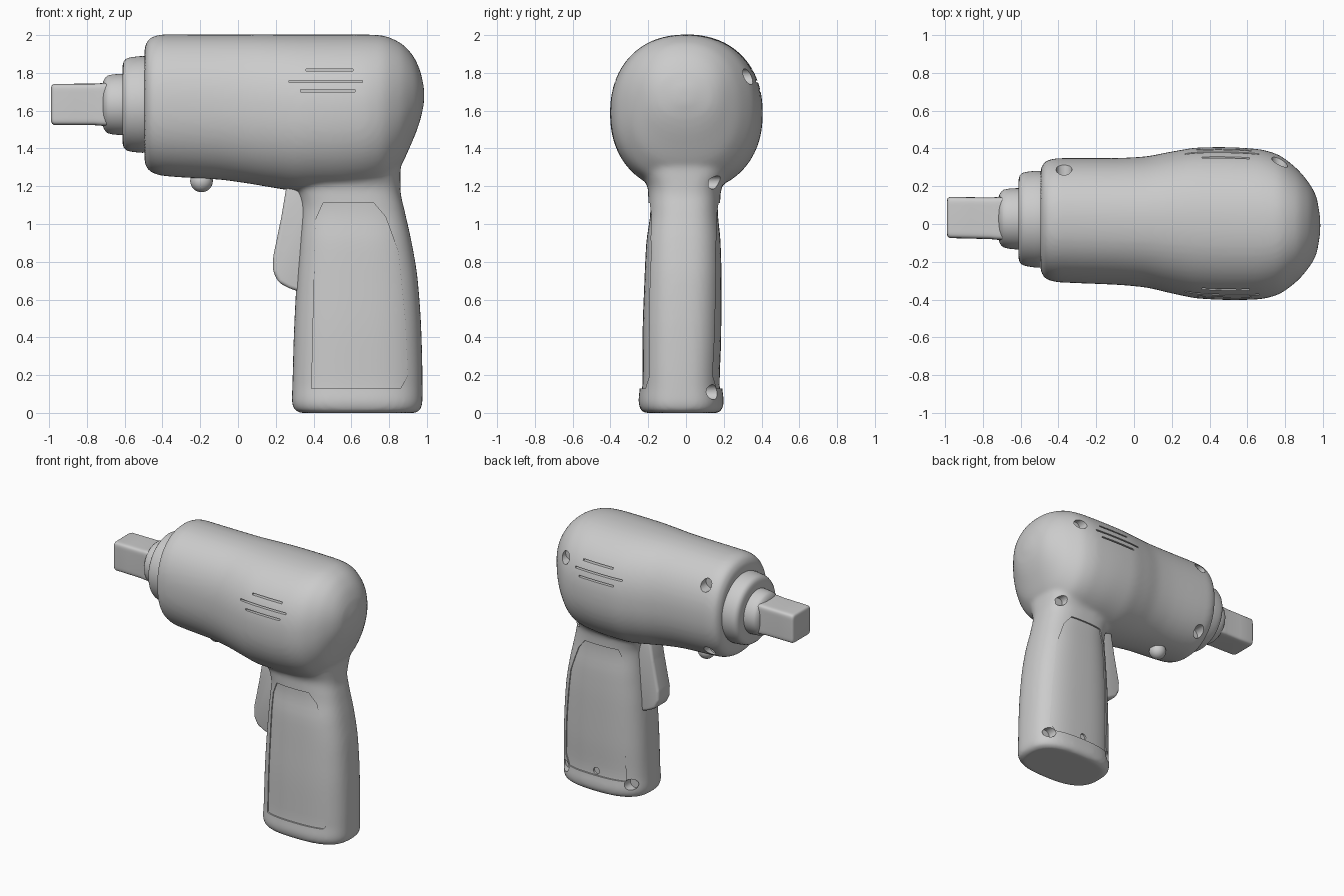
import bpy, bmesh
from math import cos, sin, pi, copysign
from mathutils import Vector

if "Cube" in bpy.data.objects:
    bpy.data.objects.remove(bpy.data.objects["Cube"])

grey = bpy.data.materials.new("light_grey")
grey.use_nodes = True
GREY = (0.6, 0.6, 0.6, 1)
grey.diffuse_color = GREY
grey.node_tree.nodes["Principled BSDF"].inputs["Base Color"].default_value = GREY


def make(name, bm):
    bmesh.ops.recalc_face_normals(bm, faces=bm.faces)
    mesh = bpy.data.meshes.new(name)
    bm.to_mesh(mesh)
    bm.free()
    mesh.materials.append(grey)
    ob = bpy.data.objects.new(name, mesh)
    bpy.context.collection.objects.link(ob)
    return ob


def smooth(ob, angle=40):
    bpy.ops.object.select_all(action="DESELECT")
    ob.select_set(True)
    bpy.context.view_layer.objects.active = ob
    bpy.ops.object.shade_smooth_by_angle(angle=angle * pi / 180)


def bake(ob):
    graph = bpy.context.evaluated_depsgraph_get()
    mesh = bpy.data.meshes.new_from_object(ob.evaluated_get(graph))
    ob.modifiers.clear()
    ob.data = mesh


def refine(rows, steps):
    """Monotone interpolation between cross-sections."""
    def tangent(i, k):
        if i in (0, len(rows) - 1):
            j = min(i, len(rows) - 2)
            return (rows[j + 1][k] - rows[j][k]) / (rows[j + 1][0] - rows[j][0])
        a, b = [(rows[j + 1][k] - rows[j][k]) / (rows[j + 1][0] - rows[j][0])
                for j in (i - 1, i)]
        return 2 * a * b / (a + b) if a * b > 0 else 0
    out = []
    for i in range(len(rows) - 1):
        p, q = rows[i], rows[i + 1]
        h = q[0] - p[0]
        for s in range(steps):
            t = s / steps
            u = t * t * (3 - 2 * t)
            out.append([p[0] + h * t] + [
                p[k] * (1 - u) + q[k] * u
                + h * (t * (1 - t) ** 2 * tangent(i, k) - t * t * (1 - t) * tangent(i + 1, k))
                for k in range(1, len(p))])
    return out + [list(rows[-1])]


def loft(name, rows, place, power, steps=4, n=64):
    """Skin rounded sections: (station, low a, high a, low b, high b)."""
    bm = bmesh.new()
    rings = []
    for s, a0, a1, b0, b1 in refine(rows, steps):
        ring = []
        for i in range(n):
            c, d = cos(2 * pi * i / n), sin(2 * pi * i / n)
            a = (a0 + a1) / 2 + (a1 - a0) / 2 * copysign(abs(c) ** (2 / power), c)
            b = (b0 + b1) / 2 + (b1 - b0) / 2 * copysign(abs(d) ** (2 / power), d)
            ring.append(bm.verts.new(place(s, a, b)))
        rings.append(ring)
    for r, q in zip(rings, rings[1:]):
        for i in range(n):
            bm.faces.new((r[i], r[(i + 1) % n], q[(i + 1) % n], q[i]))
    bm.faces.new(rings[0])
    bm.faces.new(rings[-1])
    return make(name, bm)


def along_x(s, a, b):
    return (s, a + 0.012 - 0.02 * s, b)


def along_z(s, a, b):
    return (a, b, s)


def prism(name, outline, y0, y1, bevel=0):
    bm = bmesh.new()
    face = bm.faces.new([bm.verts.new((x, y0, z)) for x, z in outline])
    top = bmesh.ops.extrude_face_region(bm, geom=[face])["geom"]
    bmesh.ops.translate(bm, vec=(0, y1 - y0, 0),
                        verts=[v for v in top if isinstance(v, bmesh.types.BMVert)])
    if bevel:
        bmesh.ops.bevel(bm, geom=bm.edges[:], offset=bevel, segments=4,
                        profile=0.5, affect="EDGES")
    return make(name, bm)


def boolean(ob, other, op):
    mod = ob.modifiers.new(op.lower(), "BOOLEAN")
    mod.operation, mod.object, mod.solver = op, other, "EXACT"
    bake(ob)
    bpy.data.objects.remove(other)


# Motor housing: station x, half width, bottom, top
housing = [(-.495, .26, 1.33, 1.93), (-.485, .29, 1.30, 1.96), (-.46, .315, 1.275, 1.988),
           (-.40, .328, 1.255, 2.003), (-.1, .335, 1.235, 2.003), (.05, .345, 1.215, 2.003),
           (.2, .375, 1.19, 2.003), (.35, .4, 1.17, 2.003), (.5, .404, 1.17, 2.003),
           (.65, .398, 1.18, 2.003), (.75, .375, 1.2, 2.0), (.85, .308, 1.29, 1.965),
           (.92, .23, 1.43, 1.9), (.965, .15, 1.55, 1.81), (.985, .04, 1.64, 1.72)]
body = loft("body", [(x, -w, w, lo, hi) for x, w, lo, hi in housing], along_x, 2.2)

# Handle: station z, front x, rear x, right y, left y
grip = [(0, .33, .94, -.22, .17), (.015, .30, .965, -.24, .19), (.06, .285, .977, -.252, .2),
        (.15, .288, .977, -.243, .19), (.4, .295, .972, -.242, .198), (.7, .31, .952, -.232, .2),
        (.9, .325, .92, -.222, .195), (1.08, .335, .88, -.2, .18), (1.18, .31, .86, -.2, .185),
        (1.28, .23, .86, -.25, .245), (1.4, .2, .875, -.29, .28)]
handle = loft("handle", grip, along_z, 2.7)
boolean(body, handle, "UNION")

# Fuse the two with a soft neck
remesh = body.modifiers.new("fuse", "REMESH")
remesh.mode, remesh.voxel_size = "VOXEL", 0.014
soft = body.modifiers.new("soften", "SMOOTH")
soft.factor, soft.iterations = 0.5, 10
bake(body)

# Recessed grip panels, leaving a slimmer core of the handle
outline = [(.39, .13), (.41, 1.02), (.45, 1.11), (.72, 1.11), (.78, 1.04),
           (.85, .85), (.885, .5), (.9, .2), (.86, .13)]
for side in (-1, 1):
    cutter = prism("panel_cutter", outline, side * 0.05, side * 0.4)
    core = loft("panel_core", [(z, f, r, a + .012, b - .012) for z, f, r, a, b in grip],
                along_z, 2.7)
    boolean(cutter, core, "DIFFERENCE")
    boolean(body, cutter, "DIFFERENCE")

# Vent slots on both sides
for side in (-1, 1):
    for z, y, x0, x1 in ((1.815, .325, .36, .61), (1.755, .36, .27, .66), (1.705, .38, .33, .62)):
        slot = prism("slot_cutter", [(x0, z - .006), (x1, z - .006), (x1, z + .006), (x0, z + .006)],
                     side * (y - 0.015), side * 0.5)
        boolean(body, slot, "DIFFERENCE")

# Screw holes on the left shell: x, z, radius, depth y
for x, z, r, y in ((-.37, 1.86, .042, .23), (.77, 1.78, .042, .27), (.8, 1.22, .035, .12),
                   (.9, .11, .04, .09), (.36, .11, .04, .09), (.62, .16, .025, .165),
                   (-.38, 1.36, .04, .2)):
    circle = [(x + r * cos(i * pi / 12), z + r * sin(i * pi / 12)) for i in range(24)]
    boolean(body, prism("hole_cutter", circle, y, 0.5), "DIFFERENCE")
body.data.materials.clear()
body.data.materials.append(grey)
smooth(body)


# Nose collars and square drive
def nose(name, rows, power=2.0):
    cy, cz = 0.003, 1.633
    ob = loft(name, [(x, cy - r, cy + r, cz - r, cz + r) for x, r in rows], along_x, power, 2)
    smooth(ob, 50)


nose("large_collar", [(-.612, .2), (-.605, .228), (-.585, .245), (-.55, .252), (-.505, .256), (-.46, .25)])
nose("small_collar", [(-.718, .105), (-.71, .13), (-.69, .152), (-.65, .16), (-.61, .162), (-.58, .16)])
nose("square_drive", [(-.99, .085), (-.985, .102), (-.97, .109), (-.76, .11), (-.72, .113), (-.66, .113)], 9)

# Trigger
trigger = prism("trigger", [(.26, 1.22), (.23, 1.04), (.185, .82), (.185, .75), (.215, .69),
                            (.27, .66), (.36, .63), (.42, 1.22)], -.085, .065, 0.02)
smooth(trigger)

# Direction button under the housing
bm = bmesh.new()
bmesh.ops.create_uvsphere(bm, u_segments=24, v_segments=16, radius=0.06)
bmesh.ops.translate(bm, vec=Vector((-.193, .03, 1.228)), verts=bm.verts)
smooth(make("direction_button", bm))
